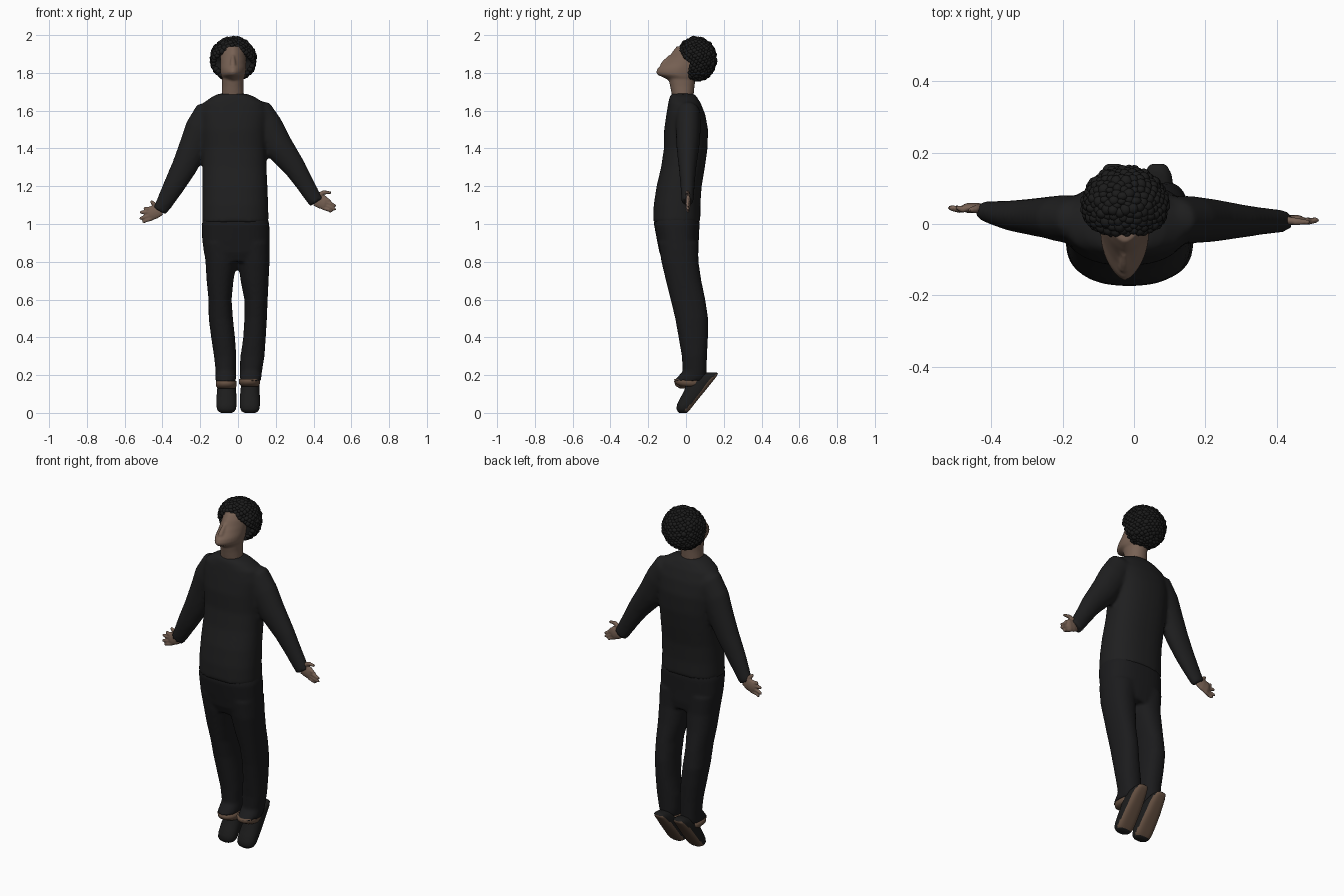
import bpy, bmesh, math, random
from mathutils import Vector, Matrix

random.seed(4)


def material(name, rgb):
    m = bpy.data.materials.new(name)
    m.diffuse_color = (*rgb, 1)
    return m


SWEATER = material("black knit", (0.0135, 0.0135, 0.014))
PANTS = material("black trouser cloth", (0.011, 0.011, 0.012))
HAIR = material("black hair", (0.011, 0.011, 0.011))
SKIN = material("brown skin", (0.185, 0.120, 0.088))
SOLE = material("brown leather", (0.130, 0.080, 0.053))
SHOE = material("black shoe", (0.012, 0.012, 0.012))


def spow(v, e):
    return math.copysign(abs(v) ** e, v)


def skin_rings(bm, rings):
    """Bridge point rings into a closed skin."""
    loops = [[bm.verts.new(p) for p in r] for r in rings]
    n = len(loops[0])
    for a, b in zip(loops, loops[1:]):
        for i in range(n):
            bm.faces.new((a[i], a[(i + 1) % n], b[(i + 1) % n], b[i]))
    bm.faces.new(loops[0])
    bm.faces.new(loops[-1])


def loft(bm, rows, back=0.9, front=0.9, n=32):
    """Horizontal sections (z, x0, x1, y0, y1); exponents shape back and front halves."""
    rings = []
    for z, x0, x1, y0, y1 in rows:
        ring = []
        for i in range(n):
            a = math.tau * (i + 0.5) / n
            e = back if math.sin(a) > 0 else front
            ring.append(((x0 + x1) / 2 + (x1 - x0) / 2 * spow(math.cos(a), e),
                         (y0 + y1) / 2 + (y1 - y0) / 2 * spow(math.sin(a), e), z))
        rings.append(ring)
    skin_rings(bm, rings)


def tube(bm, path, flat=0.8, n=16):
    """Limb along (x, y, z, radius) points lying near the xz plane."""
    rings = []
    for k, (x, y, z, r) in enumerate(path):
        a, b = path[max(k - 1, 0)], path[min(k + 1, len(path) - 1)]
        t = Vector((b[0] - a[0], 0, b[2] - a[2])).normalized()
        side = Vector((-t.z, 0, t.x))
        rings.append([Vector((x, y, z)) + side * r * math.cos(math.tau * i / n)
                      + Vector((0, r * flat * math.sin(math.tau * i / n), 0)) for i in range(n)])
    skin_rings(bm, rings)


def ellipsoid(bm, centre, radii, sub=3):
    mat = Matrix.Translation(centre) @ Matrix.Diagonal((*radii, 1))
    return bmesh.ops.create_icosphere(bm, subdivisions=sub, radius=1, matrix=mat)["verts"]


def finish(bm, name, mats, voxel=0, relax=3):
    bmesh.ops.recalc_face_normals(bm, faces=bm.faces)
    me = bpy.data.meshes.new(name)
    for f in bm.faces:
        f.smooth = True
    bm.to_mesh(me)
    bm.free()
    for m in mats:
        me.materials.append(m)
    ob = bpy.data.objects.new(name, me)
    bpy.context.collection.objects.link(ob)
    if voxel:
        r = ob.modifiers.new("blend", "REMESH")
        r.mode = 'VOXEL'
        r.voxel_size = voxel
        r.use_smooth_shade = True
        s = ob.modifiers.new("relax", "SMOOTH")
        s.factor = 0.5
        s.iterations = relax
    return ob


# Sweater: torso and both sleeves blended together
bm = bmesh.new()
loft(bm, [(1.01, -.190, .162, -.175, .076), (1.10, -.189, .160, -.171, .076),
          (1.20, -.188, .156, -.156, .083), (1.30, -.188, .151, -.132, .10),
          (1.40, -.190, .149, -.117, .114), (1.50, -.198, .152, -.116, .117),
          (1.58, -.200, .158, -.104, .102), (1.64, -.185, .140, -.094, .078),
          (1.675, -.135, .085, -.086, .056), (1.69, -.100, .042, -.076, .042)], .85, .85)
tube(bm, [(-.09, .01, 1.62, .04), (-.15, .012, 1.575, .088), (-.195, .015, 1.50, .088),
          (-.235, .018, 1.41, .078), (-.285, .020, 1.30, .068), (-.34, .023, 1.20, .057),
          (-.385, .030, 1.12, .046), (-.415, .036, 1.068, .038)], .76)
tube(bm, [(.05, .01, 1.63, .04), (.105, .012, 1.585, .085), (.155, .012, 1.51, .086),
          (.215, .010, 1.41, .078), (.30, .008, 1.30, .060), (.35, .008, 1.22, .050),
          (.39, .008, 1.155, .044), (.415, .008, 1.115, .040)], .78)
finish(bm, "sweater", [SWEATER], .011, 3)

# Trousers: hips and two legs, hems kicked forward over the ankles
bm = bmesh.new()
loft(bm, [(1.05, -.180, .152, -.163, .066), (1.0, -.191, .166, -.170, .072),
          (.92, -.190, .167, -.155, .068), (.85, -.181, .168, -.141, .066),
          (.80, -.165, .160, -.120, .058)], .8, .8)
loft(bm, [(.90, -.186, .005, -.145, .064), (.8, -.172, -.008, -.130, .066),
          (.7, -.166, -.024, -.106, .081), (.6, -.156, -.034, -.081, .102),
          (.5, -.155, -.027, -.057, .117), (.4, -.142, -.016, -.039, .116),
          (.3, -.127, -.009, -.022, .111), (.22, -.118, -.012, -.017, .108),
          (.195, -.119, -.012, -.040, .108), (.165, -.120, -.012, -.066, .100)])
loft(bm, [(.90, -.02, .167, -.145, .064), (.8, .001, .167, -.130, .066),
          (.7, .014, .162, -.106, .081), (.6, .034, .157, -.081, .102),
          (.5, .034, .153, -.057, .117), (.4, .028, .147, -.039, .116),
          (.3, .014, .140, -.022, .111), (.22, .010, .127, -.017, .108),
          (.195, .010, .124, -.040, .108), (.17, .010, .122, -.066, .100)])
finish(bm, "trousers", [PANTS], .010, 2)

# Pointed feet: ankle strip and shoe, with the sole picked by direction
sole_dir = Vector((0, .77, -.64))
for label, x0, x1, dz in (("left", -.114, -.008, 0), ("right", .010, .116, .012)):
    bm = bmesh.new()
    loft(bm, [(.128 + dz, x0 + .008, x1 - .008, -.030, .085),
              (.142 + dz, x0 - .004, x1, -.055, .090),
              (.168 + dz, x0 - .004, x1, -.064, .095)])
    finish(bm, label + "_ankle", [SOLE])
    bm = bmesh.new()
    loft(bm, [(0, x0 + .025, x1 - .025, -.035, .005), (.008, x0 + .010, x1 - .010, -.045, .013),
              (.022, x0 + .002, x1 - .002, -.051, .025), (.045, x0, x1, -.047, .043),
              (.08, x0, x1, -.030, .071), (.12, x0 + .003, x1 - .002, -.008, .104),
              (.16, x0 + .008, x1 - .004, .000, .136), (.19, x0 + .016, x1 - .008, .040, .160),
              (.207, x0 + .024, x1 - .016, .085, .169), (.214, x0 + .036, x1 - .03, .115, .163)],
         .6, .9)
    bmesh.ops.recalc_face_normals(bm, faces=bm.faces)
    for f in bm.faces:
        c = f.calc_center_median()
        if f.normal.dot(sole_dir) > .4 and c.z > .012:
            f.material_index = 1
    finish(bm, label + "_shoe", [SHOE, SOLE])

# Hands: flat palm, fingers and thumb, (tip x, tip z) fanned from the palm
hands = (("left", .045, (-.405, 1.075), (-.465, 1.055),
          [(-.500, 1.083), (-.520, 1.062), (-.522, 1.030), (-.508, 1.012)],
          [(-.430, 1.085), (-.447, 1.108), (-.462, 1.122)]),
         ("right", .011, (.405, 1.125), (.460, 1.112),
          [(.496, 1.115), (.519, 1.097), (.518, 1.078), (.500, 1.068)],
          [(.425, 1.150), (.455, 1.168), (.492, 1.166)]))
for label, y, wrist, palm, tips, thumb in hands:
    bm = bmesh.new()
    mid = [(wrist[i] + palm[i]) / 2 for i in (0, 1)]
    tube(bm, [(*wrist[:1], y - .003, wrist[1], .028), (mid[0], y, mid[1], .036),
              (palm[0], y, palm[1], .038), (palm[0] * 1.03, y, palm[1], .026)], .38)
    for k, (tx, tz) in enumerate(tips):
        bz = palm[1] + .024 - k * .017
        tube(bm, [(palm[0] * .98, y, bz, .011), ((palm[0] + tx) / 2, y - .004, (bz + tz) / 2, .011),
                  (tx * .985, y, tz, .009), (tx, y, tz, .004)], .9, 8)
    tube(bm, [(thumb[0][0], y, thumb[0][1], .014), (thumb[1][0], y - .004, thumb[1][1], .012),
              (thumb[2][0], y - .006, thumb[2][1], .007)], .9, 8)
    finish(bm, label + "_hand", [SKIN], .0045, 1)

# Head and neck, tilted back with a tapering face
bm = bmesh.new()
loft(bm, [(1.62, -.090, .034, -.060, .030), (1.68, -.087, .031, -.074, .040),
          (1.73, -.084, .029, -.084, .045), (1.765, -.084, .030, -.092, .050)], .95, .95)
loft(bm, [(1.758, -.075, .022, -.088, .05), (1.775, -.086, .034, -.118, .06),
          (1.79, -.091, .039, -.152, .07), (1.805, -.093, .041, -.159, .08),
          (1.825, -.094, .042, -.150, .09), (1.85, -.094, .042, -.120, .10),
          (1.88, -.094, .042, -.092, .10), (1.91, -.090, .040, -.073, .10),
          (1.94, -.078, .028, -.050, .09)], .9, 1.25)
tube(bm, [(-.027, -.082, 1.895, .007), (-.027, -.108, 1.868, .012),
          (-.027, -.124, 1.846, .015), (-.027, -.126, 1.835, .009)], .9, 10)
finish(bm, "head", [SKIN], .006, 3)


# Curly hair: clipped core covered with small curls
def hairline(z):
    t = min(max((z - 1.86) / .07, 0), 1)
    return .022 - .06 * t


bm = bmesh.new()
centre, radii = Vector((-.025, .055, 1.873)), (.111, .096, .109)
for v in ellipsoid(bm, centre, radii, 4):
    v.co.y = max(v.co.y, hairline(v.co.z))
count = 420
for i in range(count):
    h = 1 - 2 * (i + .5) / count
    a = i * 2.39996
    w = math.sqrt(1 - h * h)
    p = centre + Vector((w * math.cos(a) * radii[0], w * math.sin(a) * radii[1], h * radii[2]))
    if p.y > hairline(p.z) - .004:
        r = random.uniform(.012, .018)
        ellipsoid(bm, p, (r, r * random.uniform(.7, 1.1), r * random.uniform(.7, 1.0)), 2)
finish(bm, "curly_hair", [HAIR])
